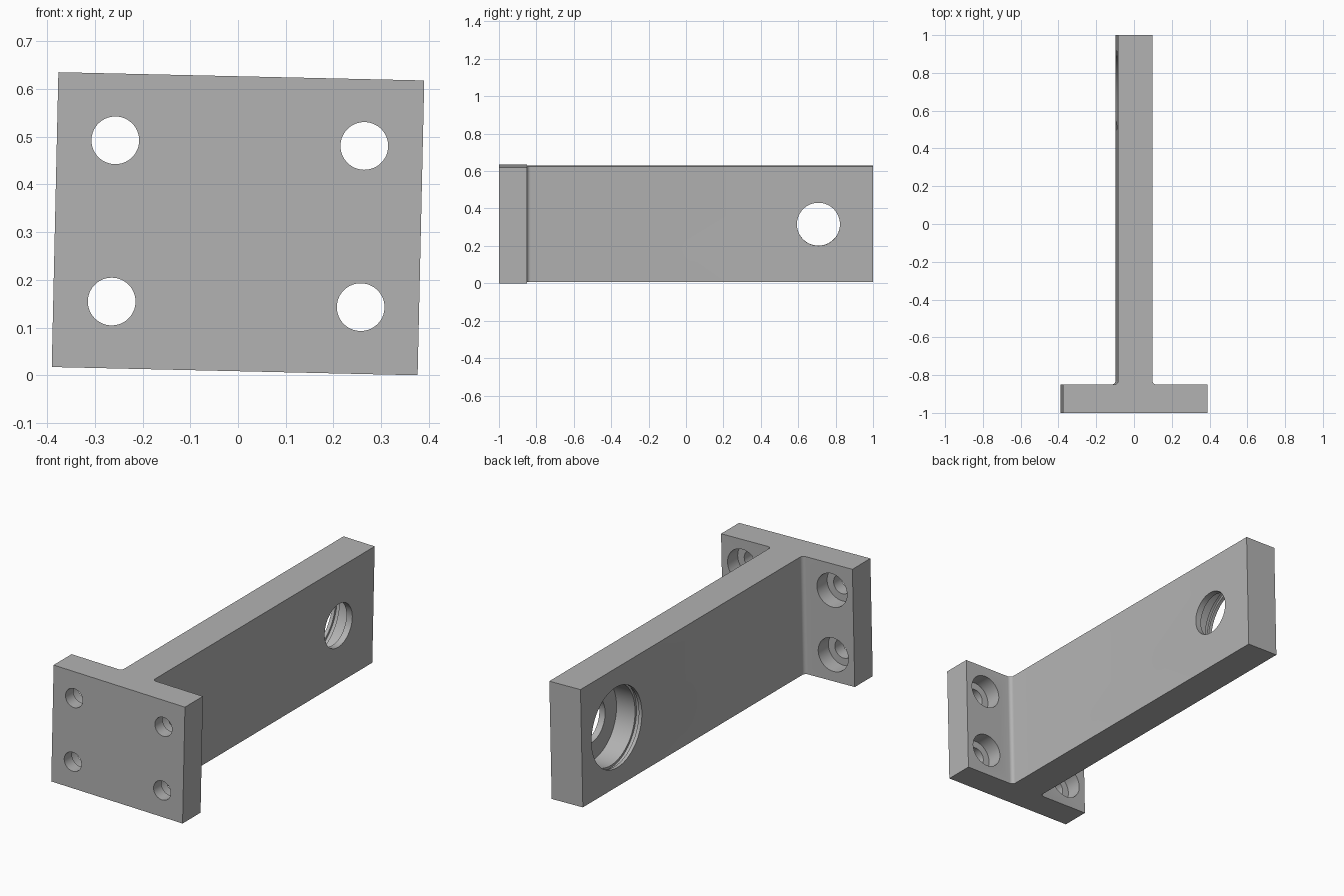
import bpy, bmesh, math
from mathutils import Matrix, Vector

cube = bpy.data.objects.get("Cube")
if cube:
    bpy.data.objects.remove(cube, do_unlink=True)

HALF_H = 0.309      # half height of the bracket
FLANGE_X = 0.3835   # half width of the mounting flange
WEB_X = 0.091       # half thickness of the arm
FLANGE_Y = -0.85    # rear face of the flange
FILLET = 0.02
TILT = 0.0225       # slight roll about the long axis

steel = bpy.data.materials.new("plain_grey")
steel.use_nodes = True
grey = (0.45, 0.45, 0.45, 1)
steel.diffuse_color = grey
steel.node_tree.nodes["Principled BSDF"].inputs["Base Color"].default_value = grey


def make_object(name, bm):
    bmesh.ops.recalc_face_normals(bm, faces=bm.faces)
    mesh = bpy.data.meshes.new(name)
    bm.to_mesh(mesh)
    bm.free()
    mesh.materials.append(steel)
    obj = bpy.data.objects.new(name, mesh)
    bpy.context.collection.objects.link(obj)
    return obj


def turned_cutter(name, profile, origin, axis, steps=64):
    """Solid of revolution; profile holds (radius, distance along axis)."""
    bm = bmesh.new()
    turn = Vector((0, 0, 1)).rotation_difference(Vector(axis)).to_matrix().to_4x4()
    place = Matrix.Translation(origin) @ turn
    rings = []
    for r, d in profile:
        rings.append([bm.verts.new(place @ Vector((
            r * math.cos(math.tau * i / steps), r * math.sin(math.tau * i / steps), d)))
            for i in range(steps)])
    for a, b in zip(rings, rings[1:]):
        for i in range(steps):
            j = (i + 1) % steps
            bm.faces.new((a[i], a[j], b[j], b[i]))
    bm.faces.new(rings[0])
    bm.faces.new(rings[-1])
    obj = make_object(name, bm)
    obj.hide_render = True
    return obj


# T-shaped body: half outline with a filleted inner corner, then mirrored
half = [(FLANGE_X, -1), (FLANGE_X, FLANGE_Y)]
for i in range(7):
    a = math.pi / 2 * i / 6
    half.append((WEB_X + FILLET * (1 - math.sin(a)), FLANGE_Y + FILLET * (1 - math.cos(a))))
half.append((WEB_X, 1))
outline = half + [(-x, y) for x, y in reversed(half)]
bm = bmesh.new()
base = bm.faces.new([bm.verts.new((x, y, -HALF_H)) for x, y in outline])
top = bmesh.ops.extrude_face_region(bm, geom=[base])
bmesh.ops.translate(bm, vec=(0, 0, 2 * HALF_H),
                    verts=[v for v in top["geom"] if isinstance(v, bmesh.types.BMVert)])
bracket = make_object("t_bracket", bm)

# Counterbored screw holes in the flange, heads on the rear side
cutters = []
screw = [(0.088, -0.05), (0.088, 0.085), (0.05, 0.085), (0.05, 0.25)]
for x in (-0.261, 0.261):
    for z in (-0.169, 0.169):
        cutters.append(turned_cutter("screw_hole_cutter", screw, (x, FLANGE_Y, z), (0, -1, 0)))

# Stepped bearing bore with a retaining groove, open on the -x side
bore = [(0.21, -0.05), (0.21, 0.018), (0.222, 0.018), (0.222, 0.04),
        (0.21, 0.04), (0.21, 0.148), (0.115, 0.148), (0.115, 0.25)]
cutters.append(turned_cutter("bearing_bore_cutter", bore, (-WEB_X, 0.708, 0), (1, 0, 0), 96))

for cutter in cutters:
    mod = bracket.modifiers.new("hole", "BOOLEAN")
    mod.operation = "DIFFERENCE"
    mod.solver = "EXACT"
    mod.object = cutter

# Bake the holes and drop the cutters
depsgraph = bpy.context.evaluated_depsgraph_get()
baked = bpy.data.meshes.new_from_object(bracket.evaluated_get(depsgraph))
bracket.modifiers.clear()
bracket.data = baked
for cutter in cutters:
    bpy.data.objects.remove(cutter, do_unlink=True)

# Stand the bracket on the ground with its slight roll
baked.transform(Matrix.Rotation(TILT, 4, "Y"))
baked.transform(Matrix.Translation((0, 0, -min(v.co.z for v in baked.vertices))))

bpy.ops.object.select_all(action="DESELECT")
bracket.select_set(True)
bpy.context.view_layer.objects.active = bracket
bpy.ops.object.shade_smooth_by_angle(angle=math.radians(30))
